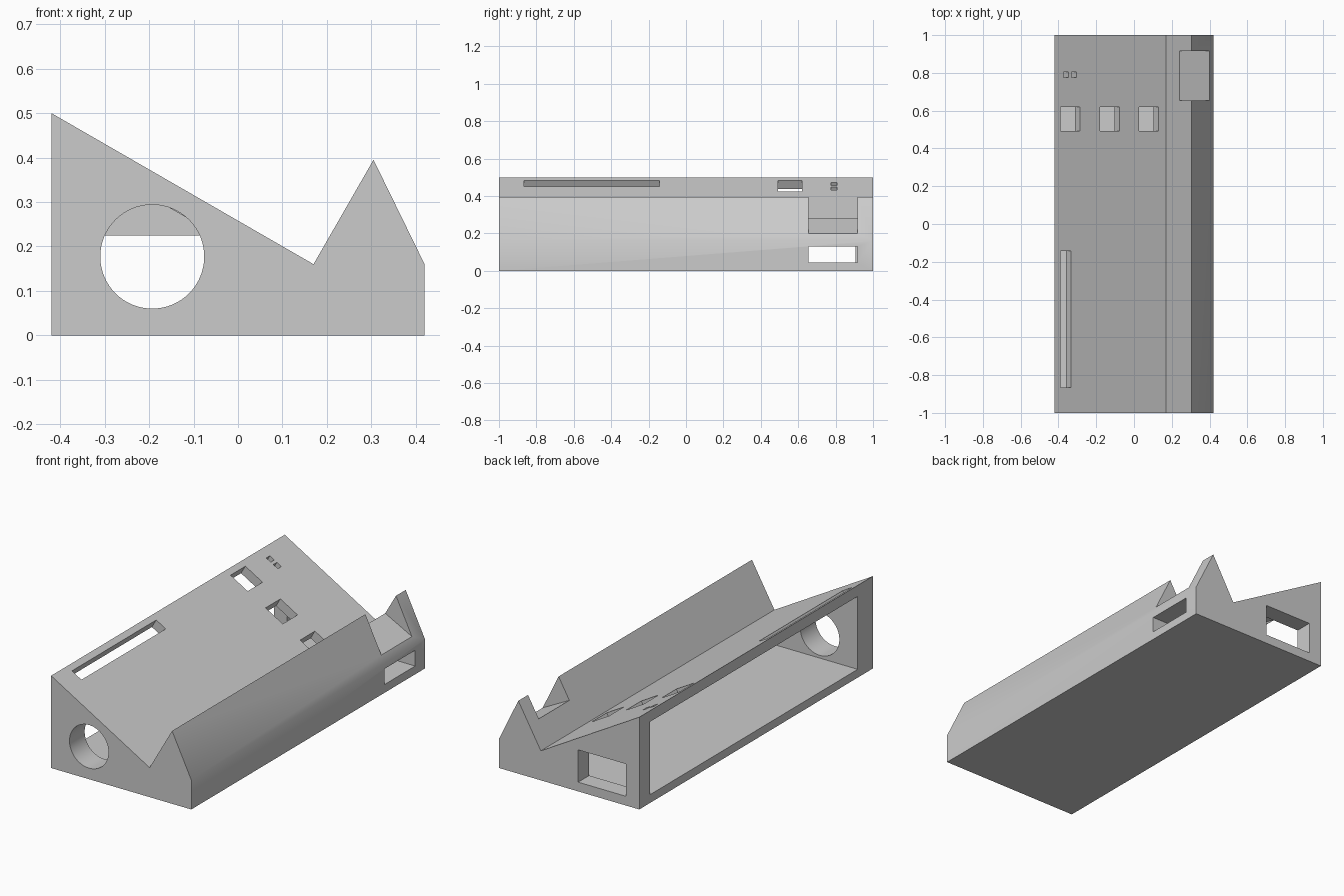
import bpy
import bmesh
import math
from mathutils import Matrix, Vector

cube = bpy.data.objects.get("Cube")
if cube:
    bpy.data.objects.remove(cube, do_unlink=True)

grey = bpy.data.materials.new("plain grey")
grey.use_nodes = True
colour = (0.6, 0.6, 0.6, 1)
grey.diffuse_color = colour
grey.node_tree.nodes["Principled BSDF"].inputs["Base Color"].default_value = colour


def finish(bm, name):
    bmesh.ops.recalc_face_normals(bm, faces=bm.faces)
    mesh = bpy.data.meshes.new(name)
    bm.to_mesh(mesh)
    bm.free()
    mesh.materials.append(grey)
    obj = bpy.data.objects.new(name, mesh)
    bpy.context.collection.objects.link(obj)
    return obj


def prism(name, profile, y0, y1):
    """Extrude an x-z profile along y."""
    bm = bmesh.new()
    face = bm.faces.new([bm.verts.new((x, y0, z)) for x, z in profile])
    out = bmesh.ops.extrude_face_region(bm, geom=[face])
    verts = [v for v in out["geom"] if isinstance(v, bmesh.types.BMVert)]
    bmesh.ops.translate(bm, vec=(0, y1 - y0, 0), verts=verts)
    return finish(bm, name)


def box(name, x0, x1, y0, y1, z0, z1):
    return prism(name, [(x0, z0), (x1, z0), (x1, z1), (x0, z1)], y0, y1)


# Sloped panel geometry
HALF = 0.42
PEAK, VALLEY = Vector((-HALF, 0.5)), Vector((0.17, 0.16))
GRADE = (VALLEY.y - PEAK.y) / (VALLEY.x - PEAK.x)
TILT = -math.atan(GRADE)
FLOOR = 0.045


def slope_z(x, drop=0.0):
    return PEAK.y + GRADE * (x - PEAK.x) - drop


def panel_slot(name, x0, x1, y0, y1):
    """Cutter standing square to the sloped panel."""
    x = (x0 + x1) / 2
    size = ((x1 - x0) / math.cos(TILT), y1 - y0, 0.16)
    place = Matrix.Translation((x, (y0 + y1) / 2, slope_z(x)))
    bm = bmesh.new()
    bmesh.ops.create_cube(bm, size=1, matrix=place @ Matrix.Rotation(TILT, 4, "Y")
                          @ Matrix.Diagonal((*size, 1)))
    return finish(bm, name)


# Solid body: sloped panel, valley and support ridge
body = prism("sloped_housing", [(-HALF, 0), (HALF, 0), (HALF, 0.16),
             (0.305, 0.395), VALLEY, PEAK], -1, 1)

# Inner cavity, open on the tall side
outer, inner, roof = -0.5, 0.2, 0.06
cutters = [prism("cavity", [(outer, FLOOR), (inner, FLOOR),
           (inner, slope_z(inner, roof)), (outer, slope_z(outer, roof))], -0.87, 0.906)]

# Round hole in the front wall
bm = bmesh.new()
bmesh.ops.create_cone(bm, cap_ends=True, segments=64, radius1=0.117, radius2=0.117,
                      depth=0.4, matrix=Matrix.Translation((-0.193, -1, 0.177))
                      @ Matrix.Rotation(math.pi / 2, 4, "X"))
cutters.append(finish(bm, "round_hole"))

# Rectangular openings in the back wall and low side wall
cutters.append(box("back_opening", -0.342, -0.054, 0.8, 1.1, 0.05, 0.225))
cutters.append(box("side_opening", 0.1, 0.6, 0.655, 0.917, FLOOR, 0.13))

# Sloping notch through the ridge
cutters.append(prism("ridge_notch", [(0.14, 0.335), (0.44, 0.179),
               (0.44, 0.6), (0.14, 0.6)], 0.655, 0.917))

# Long slot, three square windows and two tiny holes in the panel
cutters.append(panel_slot("long_slot", -0.39, -0.333, -0.865, -0.143))
for x in (-0.39, -0.18, 0.027):
    cutters.append(panel_slot("square_window", x, x + 0.103, 0.493, 0.62))
for x in (-0.373, -0.331):
    cutters.append(panel_slot("tiny_hole", x, x + 0.027, 0.775, 0.806))

for cutter in cutters:
    mod = body.modifiers.new(cutter.name, "BOOLEAN")
    mod.operation = "DIFFERENCE"
    mod.solver = "EXACT"
    mod.object = cutter

# Apply the cuts and discard the cutters
bpy.context.view_layer.update()
graph = bpy.context.evaluated_depsgraph_get()
carved = bpy.data.meshes.new_from_object(body.evaluated_get(graph))
body.modifiers.clear()
body.data = carved
carved.materials.clear()
carved.materials.append(grey)
for poly in carved.polygons:
    poly.material_index = 0
for cutter in cutters:
    bpy.data.objects.remove(cutter, do_unlink=True)

bpy.ops.object.select_all(action="DESELECT")
body.select_set(True)
bpy.context.view_layer.objects.active = body
bpy.ops.object.shade_smooth_by_angle(angle=math.radians(30))
